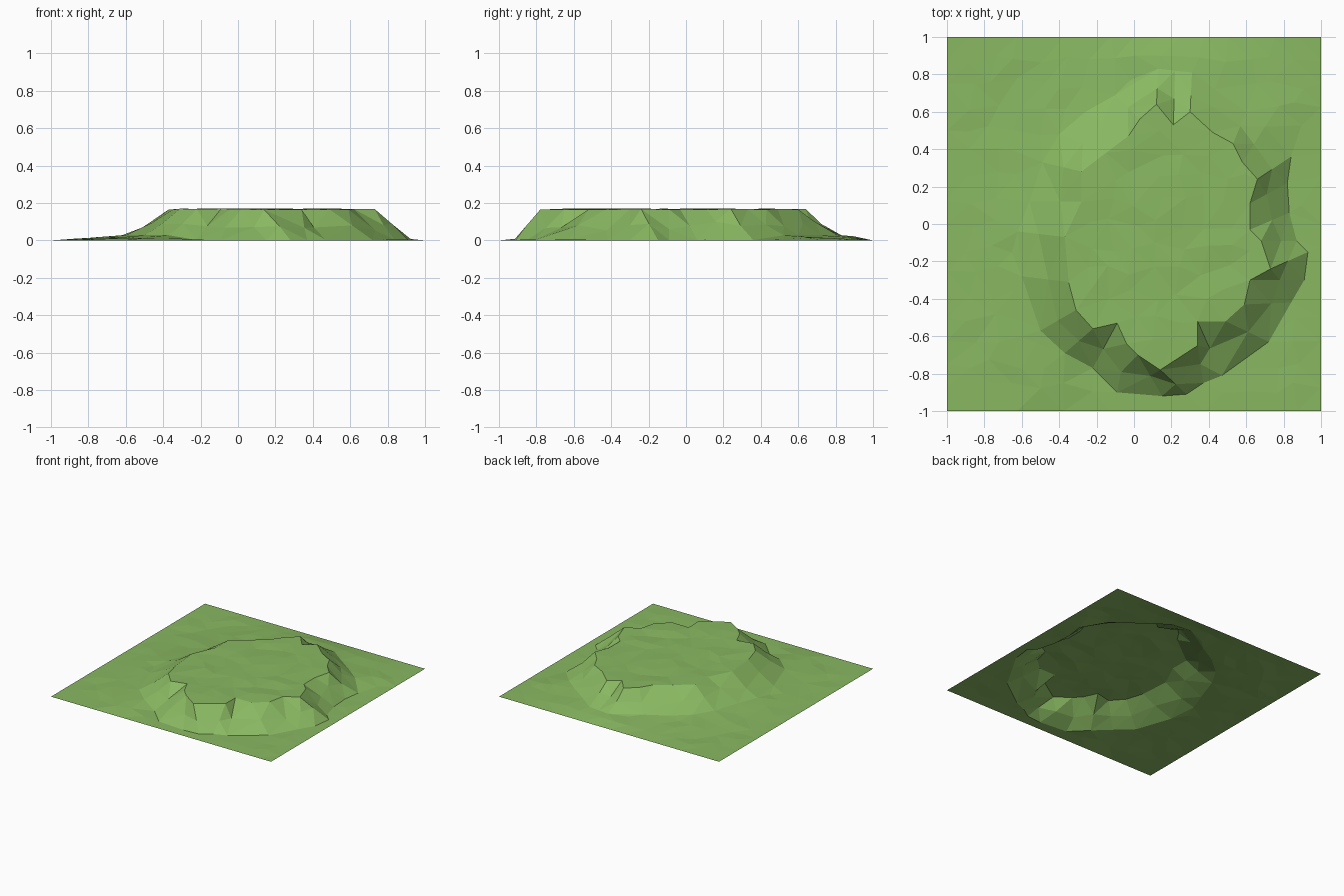
import bpy
import bmesh
import random
from mathutils import Vector
from mathutils.geometry import delaunay_2d_cdt

random.seed(4)
cube = bpy.data.objects.get("Cube")
if cube:
    bpy.data.objects.remove(cube, do_unlink=True)

RIM_HEIGHT = 0.166
STEP = 0.125

# Plateau rim and the matching foot of the slope, in hundredths, clockwise
RIM = [(12, 64), (21, 53), (30, 60), (42, 49), (53, 43), (58, 33), (66, 24),
       (62, 11), (62, -3), (68, -9), (73, -24), (62, -30), (59, -43),
       (49, -52), (34, -52), (34, -65), (14, -78), (2, -70), (-4, -64),
       (-9, -53), (-22, -56), (-31, -46), (-35, -31), (-37, -7), (-28, 12),
       (-28, 28), (-15, 38), (-3, 47), (3, 56)]
FOOT = [(13, 83), (22, 82), (31, 81), (43, 72), (60, 60), (70, 52), (84, 36),
        (82, 22), (83, 6), (87, -9), (93, -15), (91, -30), (84, -42),
        (72, -63), (47, -81), (37, -85), (28, -91), (15, -92), (-9, -90),
        (-22, -77), (-37, -69), (-50, -57), (-60, -28), (-62, -4), (-56, 12),
        (-49, 33), (-40, 48), (-26, 60), (-10, 69)]


def to_points(table):
    return [Vector(p) / 100 for p in table]


def inside(point, loop):
    """Even-odd test of a point against a closed outline."""
    hit = False
    for a, b in zip(loop, loop[1:] + loop[:1]):
        if (a.y > point.y) != (b.y > point.y):
            if point.x < a.x + (b.x - a.x) * (point.y - a.y) / (b.y - a.y):
                hit = not hit
    return hit


def foot_height(p):
    """The left and back slopes run out softly above the ground."""
    return 0.028 if p.x < -0.3 or p.y > 0.5 else 0.002


rim, foot = to_points(RIM), to_points(FOOT)
points, heights, edges = [], [], []


def add_point(p, z):
    points.append(p)
    heights.append(z)


def add_loop(loop, loop_heights):
    start, n = len(points), len(loop)
    for p, z in zip(loop, loop_heights):
        add_point(p, z)
    edges.extend((start + i, start + (i + 1) % n) for i in range(n))


# Slope: rim, uneven middle line and foot
middle, middle_heights = [], []
for r, f in zip(rim, foot):
    t = random.uniform(0.4, 0.6)
    middle.append(r.lerp(f, t))
    low = foot_height(f)
    middle_heights.append(RIM_HEIGHT + (low - RIM_HEIGHT) * t
                          + random.uniform(-0.02, 0.01))
add_loop(rim, [RIM_HEIGHT + random.uniform(-0.002, 0.004) for _ in rim])
add_loop(middle, middle_heights)
add_loop(foot, [foot_height(f) for f in foot])

# Straight border of the ground sheet
border = []
count = round(2 / STEP)
for i in range(count):
    s = -1 + i * STEP
    border += [Vector((s, -1)), Vector((1, s)),
               Vector((-s, 1)), Vector((-1, -s))]
for p in border:
    add_point(p, 0.0)

# Slightly uneven ground and plateau top
ring_points = rim + foot
for i in range(1, count):
    for j in range(1, count):
        p = Vector((-1 + i * STEP + random.uniform(-0.03, 0.03),
                    -1 + j * STEP + random.uniform(-0.03, 0.03)))
        if min((p - q).length for q in ring_points) < 0.065:
            continue
        if inside(p, rim):
            add_point(p, RIM_HEIGHT + random.uniform(-0.005, 0.006))
        elif not inside(p, foot):
            near = min(foot, key=lambda q: (p - q).length)
            fade = max(0, 1 - (p - near).length / 0.35)
            add_point(p, foot_height(near) * fade * 0.8
                      + random.uniform(0, 0.006))

# Join everything into one open faceted sheet
verts, _, faces, sources, _, _ = delaunay_2d_cdt(points, edges, [], 0, 1e-5)
bm = bmesh.new()
sheet = []
for p, src in zip(verts, sources):
    z = heights[src[0]] if src else 0.08
    sheet.append(bm.verts.new((p.x, p.y, z)))
for face in faces:
    bm.faces.new([sheet[i] for i in face])
for face in bm.faces:
    face.normal_update()
    if face.normal.z < 0:
        face.normal_flip()

mesh = bpy.data.meshes.new("grassy_plateau")
bm.to_mesh(mesh)
bm.free()
terrain = bpy.data.objects.new("grassy_plateau", mesh)
bpy.context.collection.objects.link(terrain)

# Grass colour
grass = bpy.data.materials.new("grass_green")
grass.use_nodes = True
colour = (0.25, 0.48, 0.12, 1)
grass.diffuse_color = colour
grass.node_tree.nodes["Principled BSDF"].inputs["Base Color"].default_value = colour
mesh.materials.append(grass)
